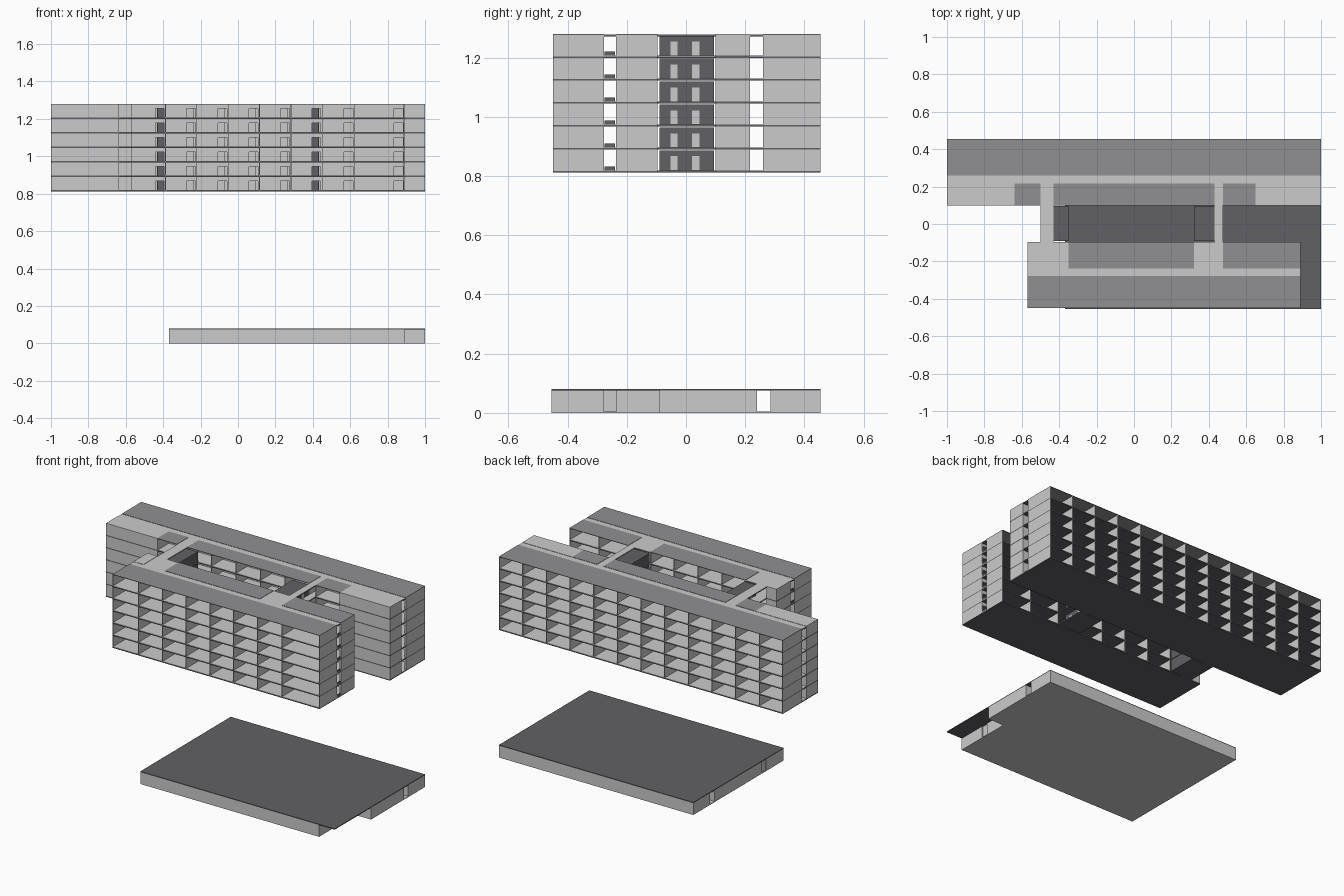
import bpy, bmesh

if "Cube" in bpy.data.objects:
    bpy.data.objects.remove(bpy.data.objects["Cube"])

Z0, P, N = 0.812, 0.0775, 6      # first floor level, storey height, storeys
T = 0.004                        # wall thickness


def mat(name, c):
    m = bpy.data.materials.new(name)
    m.diffuse_color = (*c, 1)
    m.use_nodes = True
    m.node_tree.nodes["Principled BSDF"].inputs["Base Color"].default_value = m.diffuse_color
    return m


LIGHT = mat("light_concrete", (0.78, 0.78, 0.75))
GREY = mat("grey_panel", (0.6, 0.6, 0.6))
ROOF = mat("roof_grey", (0.28, 0.28, 0.29))
DARK = mat("dark_slab", (0.12, 0.12, 0.13))

parts = {}


def box(name, m, x0, x1, y0, y1, z0, z1):
    """Add one box to the named part."""
    bm = parts.setdefault(name, (bmesh.new(), m))[0]
    v = [bm.verts.new((x, y, z)) for z in (z0, z1) for y in (y0, y1) for x in (x0, x1)]
    for f in ((0, 2, 3, 1), (4, 5, 7, 6), (0, 1, 5, 4), (2, 6, 7, 3), (0, 4, 6, 2), (1, 3, 7, 5)):
        bm.faces.new([v[i] for i in f])


def deck(name, x0, x1, y0, y1, z):
    """Dark slab with a light floor finish."""
    box(name + "_slab", DARK, x0, x1, y0, y1, z, z + 0.005)
    box(name + "_floor", LIGHT, x0, x1, y0, y1, z + 0.005, z + 0.007)


def room_walls(name, xs, y0, y1, back_low, z, top):
    """Dividers plus a back wall with a doorway at the right of each room."""
    for i, x in enumerate(xs):
        a = min(max(x - T / 2, xs[0]), xs[-1] - T)
        box(name, LIGHT, a, a + T, y0, y1, z, top)
    b0, b1 = (y0, y0 + T) if back_low else (y1 - T, y1)
    for a, b in zip(xs, xs[1:]):
        d0, d1 = b - 0.055, b - 0.008
        box(name, LIGHT, a, d0, b0, b1, z, top)
        box(name, LIGHT, d1, b, b0, b1, z, top)
        box(name, LIGHT, d0, d1, b0, b1, z + 0.048, top)


def split(a, b, n):
    return [a + (b - a) * i / n for i in range(n + 1)]


def level(k):
    return Z0 + P * k


TOP = level(N)
south_xs = [-0.57, -0.387, -0.22, -0.052, 0.115, 0.283, 0.45, 0.622, 0.89]

# Rows of open-fronted rooms: name, divider positions, y range, back wall on low-y side
rows = [
    ("north_outer_rooms", split(-1, 1, 12), 0.26, 0.455, True),
    ("north_inner_west_rooms", split(-0.64, -0.5, 1), 0.10, 0.217, False),
    ("north_inner_rooms", split(-0.43, 0.43, 5), 0.10, 0.217, False),
    ("north_inner_east_rooms", split(0.475, 0.65, 1), 0.10, 0.217, False),
    ("south_outer_rooms", south_xs, -0.45, -0.277, False),
    ("south_inner_rooms", split(-0.35, 0.32, 4), -0.237, -0.097, True),
    ("south_inner_east_rooms", split(0.475, 0.89, 2), -0.237, -0.097, True),
]
for name, xs, y0, y1, low in rows:
    for k in range(N):
        z = level(k)
        deck(name, xs[0], xs[-1], y0, y1, z)
        room_walls(name + "_walls", xs, y0, y1, low, z + 0.007, z + P)
    box(name + "_roof", ROOF, xs[0], xs[-1], y0, y1, TOP, TOP + 0.003)

# Corridors, bridges and stair landings
walks = [
    ("north_corridor", -1, 1, 0.217, 0.26),
    ("south_corridor", -0.57, 0.89, -0.277, -0.237),
    ("west_bridge", -0.5, -0.43, -0.237, 0.217),
    ("east_bridge", 0.43, 0.475, -0.237, 0.217),
    ("west_landing", -0.43, -0.35, -0.237, -0.097),
    ("east_landing", 0.32, 0.43, -0.237, -0.097),
]
for name, *b in walks:
    for k in range(N + 1):
        deck(name, *b, level(k) if k < N else TOP - 0.006)

# Closed end blocks, one box per storey over a dark slab
for name, *b in [
    ("northwest_block", -1, -0.64, 0.10, 0.217),
    ("northeast_block", 0.65, 1, 0.10, 0.217),
    ("southwest_block", -0.57, -0.5, -0.237, -0.097),
]:
    for k in range(N):
        z = level(k)
        box(name + "_slab", DARK, *b, z, z + 0.007)
        box(name, GREY, *b, z + 0.007, z + P + (0.003 if k == N - 1 else 0))

# Dark lift shafts with door panels facing the bridges
for name, x0, x1, xd in (("west_lift", -0.43, -0.35, -0.43), ("east_lift", 0.32, 0.43, 0.43)):
    for k in range(N):
        z = level(k)
        box(name + "_shaft", DARK, x0, x1, -0.09, 0.095, z, z + P - 0.003)
        for y in (-0.041, 0.033):
            box(name + "_doors", GREY, xd - 0.002, xd + 0.002, y - 0.012, y + 0.012,
                z + 0.008, z + 0.055)

# Low parapets at the ends of the south corridor
for k in range(N):
    for x in (-0.57, 0.885):
        box("corridor_parapet", DARK, x, x + 0.005, -0.275, -0.24, level(k) + 0.007, level(k) + 0.021)

# Ground storey: floor, overhanging roof, walls and partitions
H = 0.075
box("base_floor", LIGHT, -0.37, 0.89, -0.455, -0.09, 0, 0.004)
box("base_floor", LIGHT, -0.37, 1, -0.09, 0.455, 0, 0.004)
box("base_roof", DARK, -0.37, 1, -0.455, 0.455, H, 0.08)


def closed_row(name, xs, y0, y1):
    for y in (y0, y1 - T):
        box(name, LIGHT, xs[0], xs[-1], y, y + T, 0.004, H)
    for x in xs:
        a = min(max(x - T / 2, xs[0]), xs[-1] - T)
        box(name, LIGHT, a, a + T, y0 + T, y1 - T, 0.004, H)


closed_row("base_north_rooms", split(-0.37, 1, 8), 0.285, 0.455)
closed_row("base_centre_rooms", split(-0.37, 0.65, 3), -0.09, 0.24)
closed_row("base_south_inner_rooms", split(-0.37, 0.89, 4), -0.235, -0.09)
closed_row("base_south_rooms", split(-0.37, 0.89, 8), -0.455, -0.277)
box("base_east_block", GREY, 0.65, 1, -0.09, 0.24, 0.004, H)
for x in (-0.365, 0.88):
    box("base_corridor_end", LIGHT, x, x + T, -0.277, -0.235, 0.004, H)

# Turn every collected part into an object
for name, (bm, m) in parts.items():
    me = bpy.data.meshes.new(name)
    bm.to_mesh(me)
    bm.free()
    me.materials.append(m)
    bpy.context.collection.objects.link(bpy.data.objects.new(name, me))
